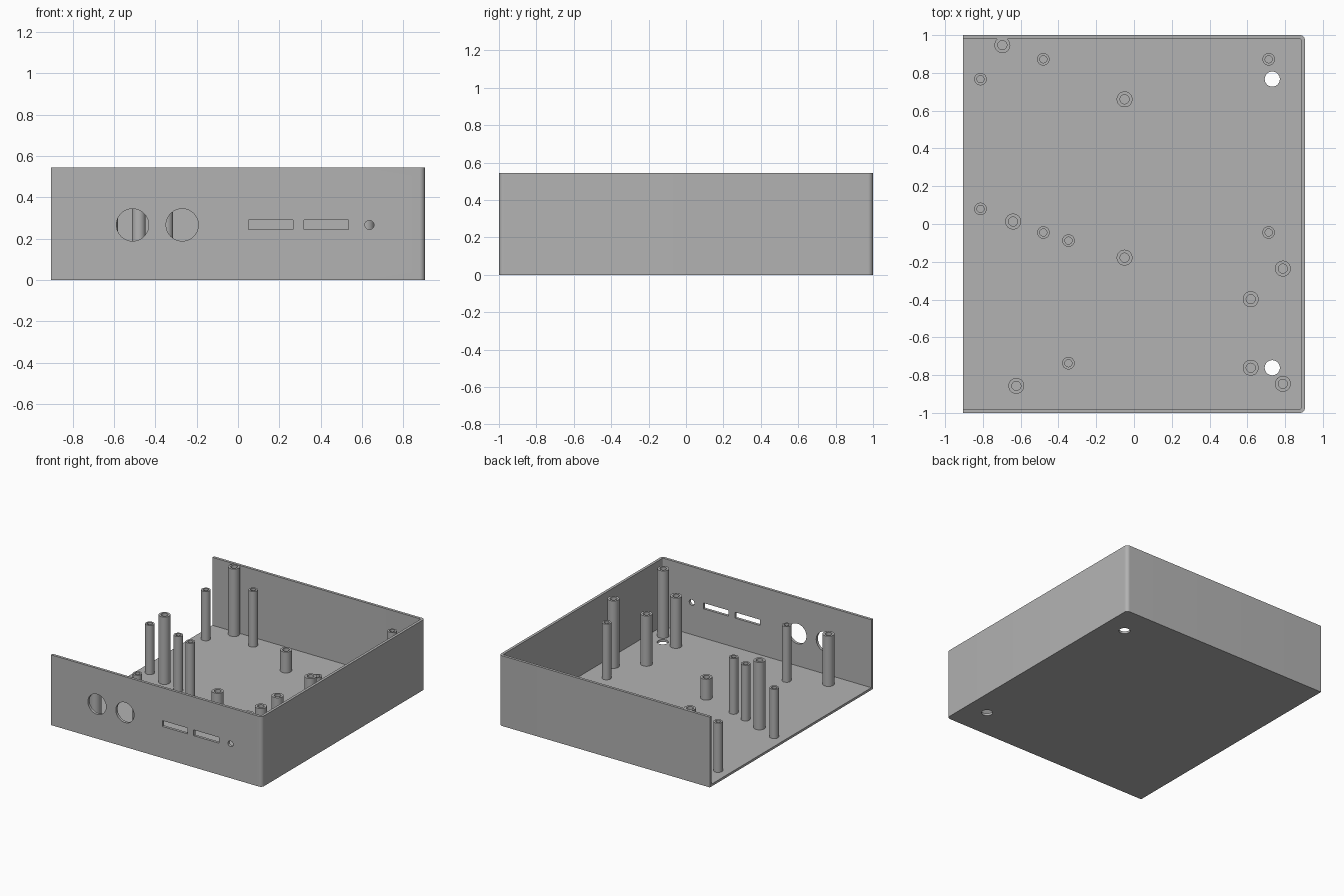
import bpy, bmesh, math

if "Cube" in bpy.data.objects:
    bpy.data.objects.remove(bpy.data.objects["Cube"])

W, D, H = 0.905, 1.0, 0.545        # half width, half depth, height
T, FLOOR, R = 0.021, 0.018, 0.027  # wall, floor, corner radius
TALL, MID, LOW, SHORT = 0.541, 0.45, 0.40, 0.18

grey = bpy.data.materials.new("plain grey")
grey.diffuse_color = (0.45, 0.45, 0.45, 1)
grey.use_nodes = True
grey.node_tree.nodes["Principled BSDF"].inputs["Base Color"].default_value = grey.diffuse_color


def finish(name, bm, helper=False):
    bmesh.ops.recalc_face_normals(bm, faces=bm.faces)
    me = bpy.data.meshes.new(name)
    bm.to_mesh(me)
    bm.free()
    ob = bpy.data.objects.new(name, me)
    bpy.context.collection.objects.link(ob)
    me.materials.append(grey)
    ob.hide_render = helper
    return ob


def prism(name, pts, z0, z1, helper=False):
    bm = bmesh.new()
    f = bm.faces.new([bm.verts.new((x, y, z0)) for x, y in pts])
    ext = bmesh.ops.extrude_face_region(bm, geom=[f])["geom"]
    bmesh.ops.translate(bm, vec=(0, 0, z1 - z0),
                        verts=[v for v in ext if isinstance(v, bmesh.types.BMVert)])
    return finish(name, bm, helper)


def rounded(w, d, r, left):
    # outline with a square left side and rounded right corners
    pts = [(left, d), (left, -d)]
    for cy, a0 in ((-d + r, -90), (d - r, 0)):
        for i in range(9):
            a = math.radians(a0 + i * 90 / 8)
            pts.append((w - r + r * math.cos(a), cy + r * math.sin(a)))
    return pts


def disc(x, y, r, n=48):
    return [(x + r * math.cos(i * math.tau / n), y + r * math.sin(i * math.tau / n))
            for i in range(n)]


def smooth(ob):
    bpy.ops.object.select_all(action='DESELECT')
    ob.select_set(True)
    bpy.context.view_layer.objects.active = ob
    bpy.ops.object.shade_smooth_by_angle(angle=math.radians(30))


# tray: floor with three walls, open on the left
tray = prism("tray", rounded(W, D, R, -W), 0, H)
cutters = [prism("cavity_cutter", rounded(W - T, D - T, R - T, -W - 0.2), FLOOR, H + 0.2, True)]

# two round holes in the floor
for y in (0.767, -0.761):
    cutters.append(prism("floor_hole_cutter", disc(0.732, y, 0.04), -0.1, 0.1, True))

# front openings: profiles drawn in x and z, turned to run through the front wall
openings = [disc(-0.51, 0.267, 0.078), disc(-0.27, 0.267, 0.078), disc(0.636, 0.267, 0.022)]
for x0 in (0.052, 0.32):
    openings.append([(x0, 0.245), (x0 + 0.215, 0.245), (x0 + 0.215, 0.29), (x0, 0.29)])
for pts in openings:
    c = prism("front_opening_cutter", pts, 0.9, 1.1, True)
    c.rotation_euler.x = math.pi / 2
    cutters.append(c)

bpy.context.view_layer.update()
for c in cutters:
    m = tray.modifiers.new("cut", 'BOOLEAN')
    m.operation, m.solver, m.object = 'DIFFERENCE', 'EXACT', c
    bpy.context.view_layer.objects.active = tray
    bpy.ops.object.modifier_apply(modifier=m.name)
for c in cutters:
    bpy.data.objects.remove(c)
smooth(tray)


# standoffs: hollow posts with a blind screw hole
def standoff(name, x, y, top, ro, ri, n=32):
    bm = bmesh.new()
    rings = []
    for r, z in ((ro, FLOOR - 0.006), (ro, top), (ri, top), (ri, FLOOR + 0.002)):
        rings.append([bm.verts.new((px, py, z)) for px, py in disc(x, y, r, n)])
    for a, b in zip(rings, rings[1:]):
        for i in range(n):
            j = (i + 1) % n
            bm.faces.new((a[i], a[j], b[j], b[i]))
    bm.faces.new(rings[0])
    bm.faces.new(rings[-1])
    smooth(finish(name, bm))


wide = [(-0.697, 0.947, TALL), (-0.64, 0.013, TALL), (0.788, -0.236, TALL),
        (0.788, -0.846, TALL), (0.618, -0.398, LOW + 0.008), (0.618, -0.761, LOW + 0.008),
        (-0.623, -0.857, LOW + 0.008), (-0.05, 0.66, SHORT), (-0.05, -0.178, SHORT)]
slim = [(-0.48, 0.872, MID), (0.713, 0.872, MID), (-0.48, -0.045, MID), (0.713, -0.045, MID),
        (-0.347, -0.088, MID), (-0.347, -0.737, MID), (-0.813, 0.767, LOW), (-0.813, 0.08, LOW)]
for x, y, top in wide:
    standoff("wide_standoff", x, y, top, 0.042, 0.024)
for x, y, top in slim:
    standoff("slim_standoff", x, y, top, 0.033, 0.019)
